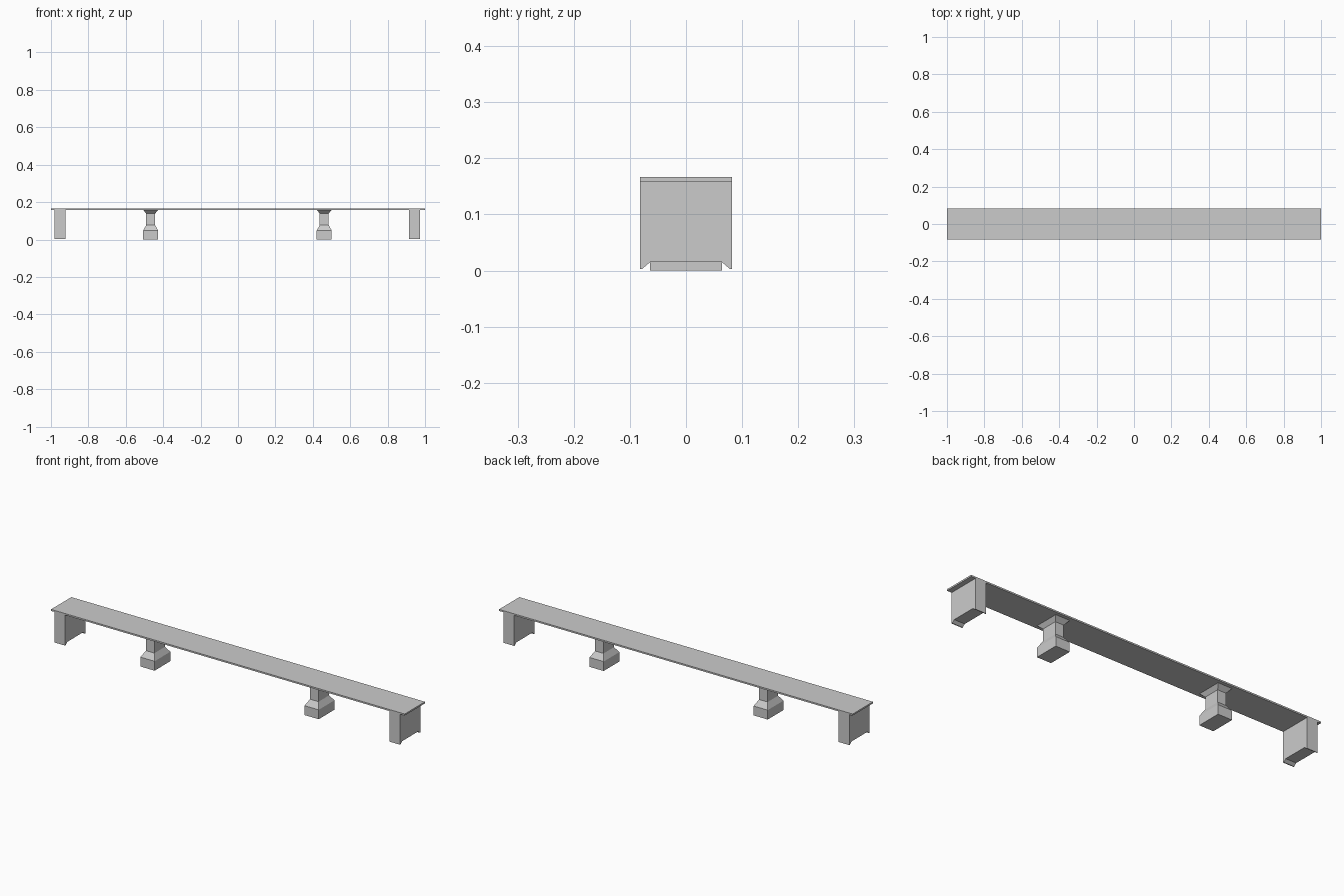
import bpy, bmesh

if "Cube" in bpy.data.objects:
    bpy.data.objects.remove(bpy.data.objects["Cube"])

DECK_TOP, DECK_BOTTOM, HALF_Y = 0.167, 0.159, 0.082


def finish(bm, name, x):
    bmesh.ops.recalc_face_normals(bm, faces=bm.faces)
    mesh = bpy.data.meshes.new(name)
    bm.to_mesh(mesh)
    bm.free()
    ob = bpy.data.objects.new(name, mesh)
    ob.location.x = x
    bpy.context.collection.objects.link(ob)


def loft(name, x, levels):
    """Stack of rectangles (half x, half y, z) joined into a closed solid."""
    bm = bmesh.new()
    rings = [[bm.verts.new((sx * hx, sy * hy, z))
              for sx, sy in ((-1, -1), (1, -1), (1, 1), (-1, 1))]
             for hx, hy, z in levels]
    for a, b in zip(rings, rings[1:]):
        for i in range(4):
            j = (i + 1) % 4
            bm.faces.new((a[i], a[j], b[j], b[i]))
    bm.faces.new(rings[0])
    bm.faces.new(rings[-1])
    finish(bm, name, x)


def abutment(name, x):
    """Solid end support: y-z profile with a notched foot, extruded along x."""
    half = [(HALF_Y, DECK_BOTTOM), (HALF_Y, 0.003), (0.078, 0.003), (0.064, 0.015)]
    profile = half + [(-y, z) for y, z in reversed(half)]
    bm = bmesh.new()
    face = bm.faces.new([bm.verts.new((-0.03, y, z)) for y, z in profile])
    out = bmesh.ops.extrude_face_region(bm, geom=[face], use_keep_orig=True)
    moved = [v for v in out["geom"] if isinstance(v, bmesh.types.BMVert)]
    bmesh.ops.translate(bm, verts=moved, vec=(0.06, 0, 0))
    finish(bm, name, x)


# Long flat deck
loft("deck", 0, [(1, HALF_Y, DECK_BOTTOM), (1, HALF_Y, DECK_TOP)])

# Piers: block foot, tapered shoulder, narrow shaft, flared head
pier = [(0.04, 0.064, 0), (0.04, 0.064, 0.048), (0.024, 0.042, 0.077),
        (0.024, 0.042, 0.139), (0.04, 0.064, DECK_BOTTOM)]
for side, x in (("left", -0.467), ("right", 0.461)):
    loft(side + "_pier", x, pier)

# Abutments under both deck ends
for side, x in (("left", -0.951), ("right", 0.944)):
    abutment(side + "_abutment", x)
